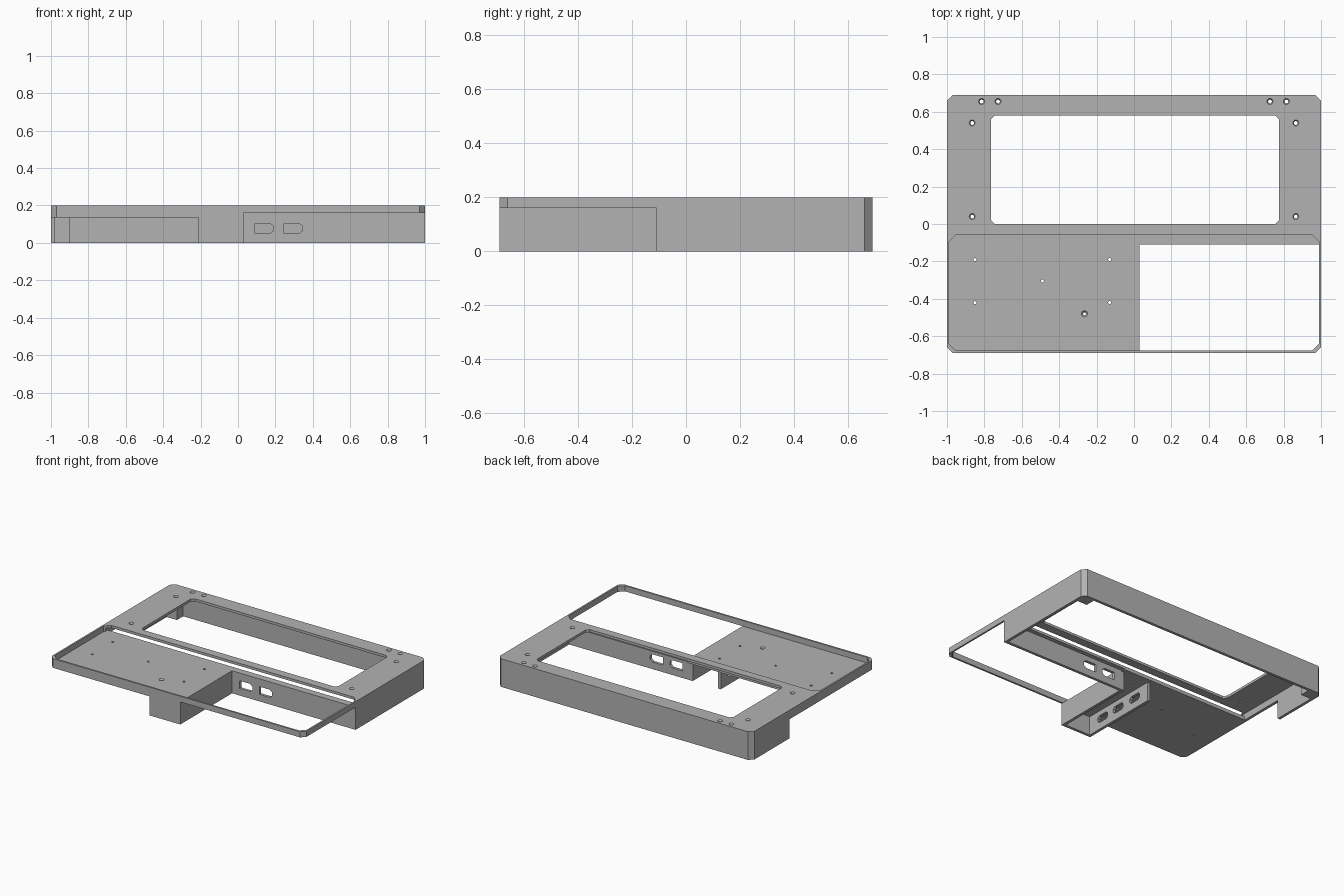
import bpy, math
from mathutils import Vector

cube = bpy.data.objects.get("Cube")
if cube:
    bpy.data.objects.remove(cube, do_unlink=True)

grey = bpy.data.materials.new("matte_grey")
grey.use_nodes = True
colour = (0.45, 0.45, 0.45, 1)
grey.diffuse_color = colour
grey.node_tree.nodes["Principled BSDF"].inputs["Base Color"].default_value = colour


def prism(name, pts, lo, hi, axis="z", grow=1.0):
    """Extrude a 2D outline along an axis; grow scales the far end."""
    n = len(pts)
    cx, cy = sum(p[0] for p in pts) / n, sum(p[1] for p in pts) / n
    far = [(cx + (u - cx) * grow, cy + (v - cy) * grow) for u, v in pts]
    place = {"x": lambda u, v, w: (w, u, v),
             "y": lambda u, v, w: (u, w, v),
             "z": lambda u, v, w: (u, v, w)}[axis]
    verts = [place(u, v, lo) for u, v in pts] + [place(u, v, hi) for u, v in far]
    faces = [list(range(n))[::-1], list(range(n, 2 * n))]
    faces += [[i, (i + 1) % n, n + (i + 1) % n, n + i] for i in range(n)]
    if axis == "y":
        faces = [f[::-1] for f in faces]
    mesh = bpy.data.meshes.new(name)
    mesh.from_pydata(verts, [], faces)
    mesh.materials.append(grey)
    obj = bpy.data.objects.new(name, mesh)
    bpy.context.collection.objects.link(obj)
    return obj


def outline(x0, x1, y0, y1, c=0.0):
    """Rectangle with chamfered corners."""
    if not c:
        return [(x0, y0), (x1, y0), (x1, y1), (x0, y1)]
    return [(x0 + c, y0), (x1 - c, y0), (x1, y0 + c), (x1, y1 - c),
            (x1 - c, y1), (x0 + c, y1), (x0, y1 - c), (x0, y0 + c)]


def circle(x, y, r, n=16):
    return [(x + r * math.cos(math.tau * i / n), y + r * math.sin(math.tau * i / n))
            for i in range(n)]


def box(name, x0, x1, y0, y1, z0, z1):
    return prism(name, outline(x0, x1, y0, y1), z0, z1)


def cut(obj, cutters):
    """Subtract the cutters, then discard them."""
    for c in cutters:
        c.hide_render = True
        mod = obj.modifiers.new("cut", "BOOLEAN")
        mod.operation = "DIFFERENCE"
        mod.solver = "EXACT"
        mod.object = c
    bpy.context.view_layer.update()
    graph = bpy.context.evaluated_depsgraph_get()
    mesh = bpy.data.meshes.new_from_object(obj.evaluated_get(graph))
    obj.modifiers.clear()
    obj.data = mesh
    for c in cutters:
        bpy.data.objects.remove(c, do_unlink=True)


def screw_hole(x, y, top, r, sink):
    """Through hole, with a countersink when sink is larger than one."""
    tools = [prism("hole_cutter", circle(x, y, r), top - 0.04, top + 0.01)]
    if sink > 1:
        tools.append(prism("sink_cutter", circle(x, y, r), top - 0.01, top + 0.001, "z", sink))
    return tools


# Outer shell: top plate, skirt walls and front rim
TOP, PLATE, FLOOR, LOW = 0.2, 0.182, 0.16, 0.135
shell = prism("outer_shell", outline(-1, 1, -0.69, 0.69, 0.03), 0, TOP)
tools = [
    prism("inside_cutter", outline(-0.98, 0.98, -0.67, 0.67, 0.025), -0.1, PLATE),
    prism("recess_cutter", outline(-0.988, 0.988, -0.677, -0.06, 0.035), FLOOR, 0.3),
    prism("window_cutter", outline(-0.765, 0.775, 0, 0.58, 0.02), 0.1, 0.3),
    box("front_cutter", 0.03, 1.1, -0.8, -0.11, -0.1, FLOOR),
    box("side_cutter", -1.1, -0.21, -0.8, 0.27, -0.1, LOW),
]
for side in (-1, 1):
    for x, y in ((0.865, 0.54), (0.865, 0.04), (0.815, 0.655), (0.727, 0.655)):
        tools += screw_hole(side * x, y, TOP, 0.01, 1.7)
cut(shell, tools)

# Recessed tray floor on the right half
tray = prism("tray_floor", [(-0.955, -0.67), (0.03, -0.67), (0.03, -0.06), (-0.98, -0.06),
                            (-0.98, -0.645)], LOW, FLOOR)
tools = []
for x in (-0.85, -0.13):
    for y in (-0.19, -0.42):
        tools += screw_hole(x, y, FLOOR, 0.008, 1)
tools += screw_hole(-0.49, -0.305, FLOOR, 0.008, 1)
tools += screw_hole(-0.265, -0.48, FLOOR, 0.008, 2.2)
cut(tray, tools)

# Ledge beside the open bay
box("bay_ledge", 0.03, 0.98, -0.11, -0.06, 0.142, FLOOR)

# Bay wall with two D-shaped ports
bay_wall = box("bay_wall", 0.01, 0.98, -0.11, -0.09, 0, FLOOR)
tools = []
for x in (0.09, 0.245):
    port = [(x, 0.05), (x + 0.08, 0.05), (x + 0.1, 0.065), (x + 0.1, 0.09),
            (x + 0.08, 0.105), (x, 0.105)]
    tools.append(prism("port_cutter", port, -0.2, 0, "y"))
cut(bay_wall, tools)

# Connector duct: plain wall and slotted wall
box("duct_plain_wall", 0.01, 0.03, -0.67, -0.09, 0, LOW)
box("duct_plain_wall_top", 0.015, 0.03, -0.67, -0.09, LOW, FLOOR)
slot_wall = box("duct_slotted_wall", -0.21, -0.19, -0.67, -0.09, 0, LOW)
cut(slot_wall, [prism("slot_cutter", outline(y - 0.05, y + 0.05, 0.05, 0.1, 0.015), -0.3, -0.1, "x")
                for y in (-0.54, -0.385, -0.22)])

# Mounting blocks in the back corners
for name, x in (("right_corner_block", -0.98), ("left_corner_block", 0.9)):
    box(name, x, x + 0.08, 0.6, 0.67, 0, PLATE)
